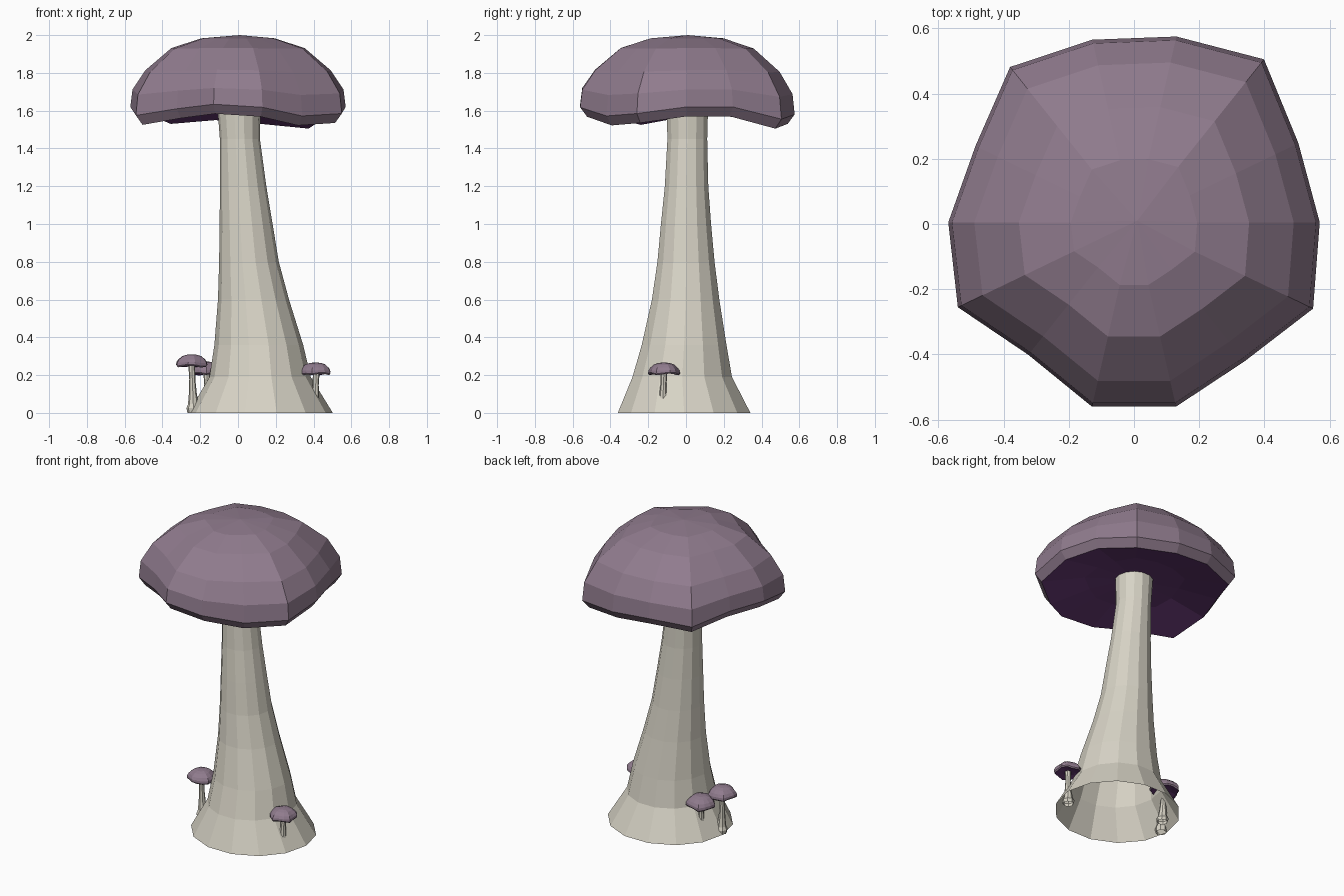
import bpy, math

if "Cube" in bpy.data.objects:
    bpy.data.objects.remove(bpy.data.objects["Cube"])

SIDES = 14


def material(name, rgb):
    m = bpy.data.materials.new(name)
    m.diffuse_color = (*rgb, 1)
    m.use_nodes = True
    m.node_tree.nodes["Principled BSDF"].inputs["Base Color"].default_value = m.diffuse_color
    return m


CAP = material("cap_mauve", (0.28, 0.20, 0.27))
GILL = material("gill_purple", (0.13, 0.04, 0.17))
STEM = material("stem_cream", (0.68, 0.65, 0.56))


def skin(name, rings, mats, mat_of_band, start=None, end=None):
    """Join rings of points with quads; optional tip points close the ends."""
    n = len(rings[0])
    verts = [p for r in rings for p in r]
    faces, idx = [], []
    for b in range(len(rings) - 1):
        for i in range(n):
            j = (i + 1) % n
            faces.append((b * n + i, (b + 1) * n + i, (b + 1) * n + j, b * n + j))
            idx.append(mat_of_band(b))
    if start:
        verts.append(start)
        for i in range(n):
            faces.append((len(verts) - 1, i, (i + 1) % n))
            idx.append(mat_of_band(0))
    if end:
        verts.append(end)
        base = (len(rings) - 1) * n
        for i in range(n):
            faces.append((base + (i + 1) % n, base + i, len(verts) - 1))
            idx.append(mat_of_band(len(rings)))
    me = bpy.data.meshes.new(name)
    me.from_pydata(verts, [], faces)
    for m in mats:
        me.materials.append(m)
    for p, k in zip(me.polygons, idx):
        p.material_index = k
    ob = bpy.data.objects.new(name, me)
    bpy.context.collection.objects.link(ob)
    return ob


# Irregular rim: radius and height at each of the 14 corners
RIM_R = [.57, .56, .64, .585, .575, .61, .54, .57, .60, .52, .58, .58, .545, .61]
RIM_Z = [1.62, 1.62, 1.555, 1.58, 1.60, 1.58, 1.62, 1.62, 1.575, 1.61, 1.634, 1.618, 1.572, 1.585]
# Cap profile: radius factor, height, how strongly the wavy rim shows
CAP_PROFILE = [(.34, 1.983, 0), (.62, 1.93, .05), (.86, 1.81, .2), (.98, 1.70, .6), (1, 1.60, 1),
               (.935, 1.55, 1), (.5, 1.605, .2), (.22, 1.62, 0)]


def cap(name, scale=1, origin=(0, 0, 0), turn=0):
    def place(x, y, z):
        c, s = math.cos(turn), math.sin(turn)
        return (origin[0] + scale * (c * x - s * y),
                origin[1] + scale * (s * x + c * y), origin[2] + scale * z)
    rings = []
    for f, z, wave in CAP_PROFILE:
        ring = []
        for i in range(SIDES):
            a = math.tau * i / SIDES
            r = RIM_R[i] * f
            ring.append(place(r * math.cos(a), r * math.sin(a) + .005,
                              z + wave * (RIM_Z[i] - 1.60)))
        rings.append(ring)
    return skin(name, rings, [CAP, GILL], lambda b: int(b >= 5),
                place(.01, .01, 2.0), place(0, 0, 1.625))


def stem(name, sections, sides):
    """Sections: centre x, centre y, z, radius x, radius y, from top to bottom."""
    rings = [[(cx + rx * math.cos(math.tau * i / sides),
               cy + ry * math.sin(math.tau * i / sides), z) for i in range(sides)]
             for cx, cy, z, rx, ry in sections]
    return skin(name, rings, [STEM], lambda b: 0)


# Large mushroom
cap("main_cap")
stem("main_stem", [
    (.005, .007, 1.63, .115, .113), (.01, .007, 1.45, .106, .108),
    (.027, .003, 1.2, .123, .118), (.043, 0, 1.0, .140, .136),
    (.058, 0, .8, .158, .155), (.082, -.002, .6, .188, .183),
    (.11, -.01, .36, .235, .23), (.117, -.02, .19, .268, .27),
    (.12, -.01, 0, .382, .36)], SIDES)

# Small mushrooms: cap centre, top height, size, stem foot
SMALL = [("left", -.245, -.03, .31, .145, (-.235, -.03)),
         ("back_left", -.165, .08, .272, .15, (-.16, .07)),
         ("right", .414, -.117, .267, .142, (.405, -.125))]
for k, (side, x, y, top, s, foot) in enumerate(SMALL):
    cap("small_cap_" + side, s, (x, y, top - 2 * s), k * 1.1)
    h = top - .055
    sections = []
    for t, r in [(0, .018), (.3, .016), (.6, .021), (.82, .028), (.9, .037), (1, .033)]:
        sections.append((x + (foot[0] - x) * t, y + (foot[1] - y) * t, h * (1 - t), r, r))
    stem("small_stem_" + side, sections, 8)
